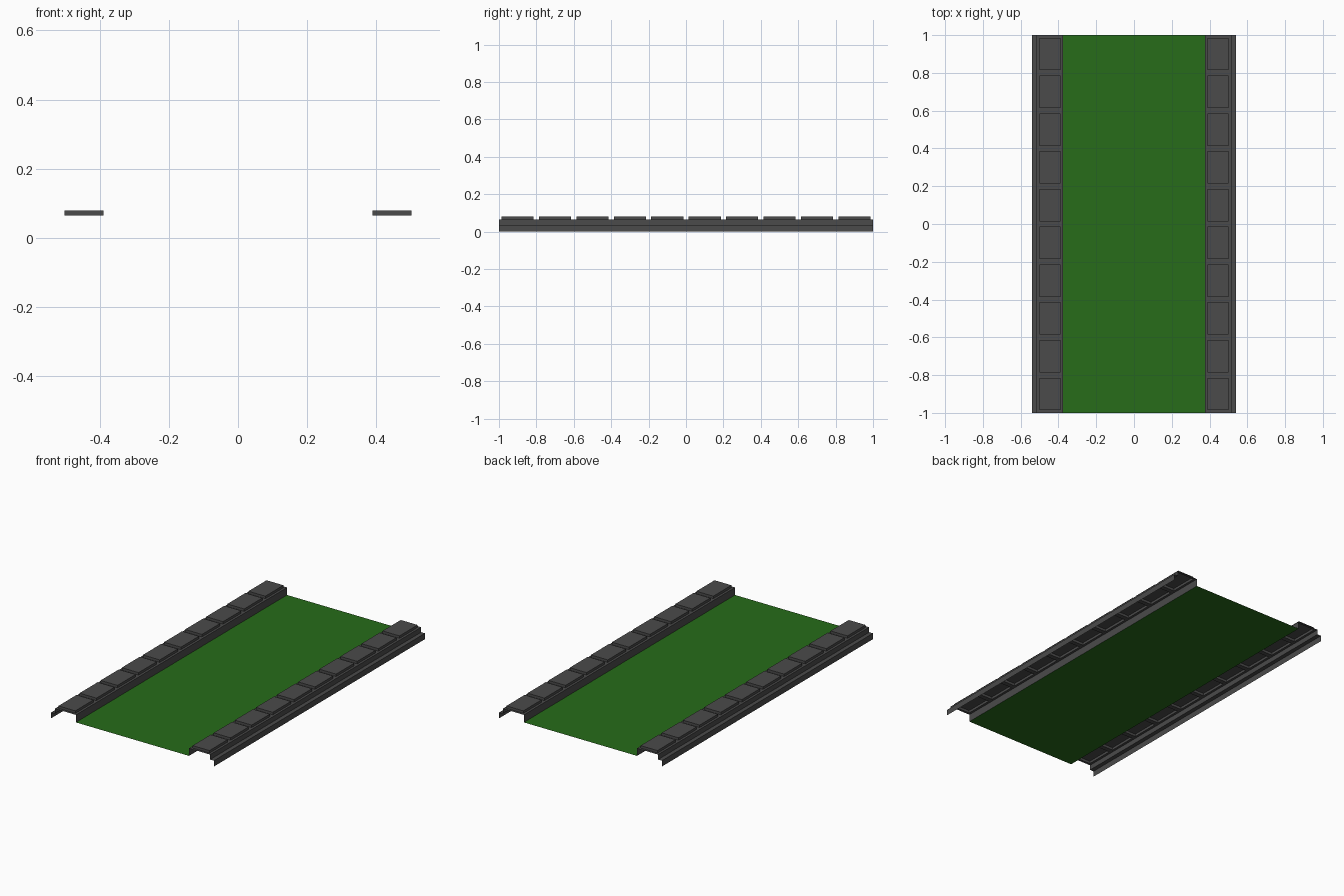
import bpy, bmesh

if "Cube" in bpy.data.objects:
    bpy.data.objects.remove(bpy.data.objects["Cube"])


def material(name, rgb):
    m = bpy.data.materials.new(name)
    m.diffuse_color = (*rgb, 1)
    m.use_nodes = True
    m.node_tree.nodes["Principled BSDF"].inputs["Base Color"].default_value = m.diffuse_color
    return m


grey = material("dark grey stone", (0.07, 0.07, 0.07))
green = material("grass green", (0.02, 0.15, 0.01))

SEGMENTS = 10
INNER = 0.375
GRASS_Z = 0.02
# open cross-section of the kerb: inner wall, top, outer step
PROFILE = [(INNER, GRASS_Z), (INNER, 0.065), (0.515, 0.065),
           (0.515, 0.035), (0.54, 0.035), (0.54, 0)]


def finish(bm, name, mat):
    mesh = bpy.data.meshes.new(name)
    bm.to_mesh(mesh)
    bm.free()
    mesh.materials.append(mat)
    obj = bpy.data.objects.new(name, mesh)
    bpy.context.collection.objects.link(obj)
    return obj


def kerb(name, side):
    bm = bmesh.new()
    rows = [[bm.verts.new((side * x, -1 + i * 2 / SEGMENTS, z)) for x, z in PROFILE]
            for i in range(SEGMENTS + 1)]
    tops = []
    for a, b in zip(rows, rows[1:]):
        for k in range(len(PROFILE) - 1):
            loop = [a[k], a[k + 1], b[k + 1], b[k]]
            face = bm.faces.new(loop if side > 0 else loop[::-1])
            if k == 1:
                tops.append(face)
    bm.normal_update()
    # raised paving blocks, hollow underneath
    bmesh.ops.inset_individual(bm, faces=tops, thickness=0.02)
    for face in tops:
        new = bmesh.ops.extrude_discrete_faces(bm, faces=[face])["faces"]
        bmesh.ops.translate(bm, verts=new[0].verts[:], vec=(0, 0, 0.015))
    return finish(bm, name, grey)


kerb("right_kerb", 1)
kerb("left_kerb", -1)

# flat lawn between the kerbs
bm = bmesh.new()
bm.faces.new([bm.verts.new((x, y, GRASS_Z)) for x, y in
              ((-INNER, -1), (INNER, -1), (INNER, 1), (-INNER, 1))])
finish(bm, "grass_strip", green)
